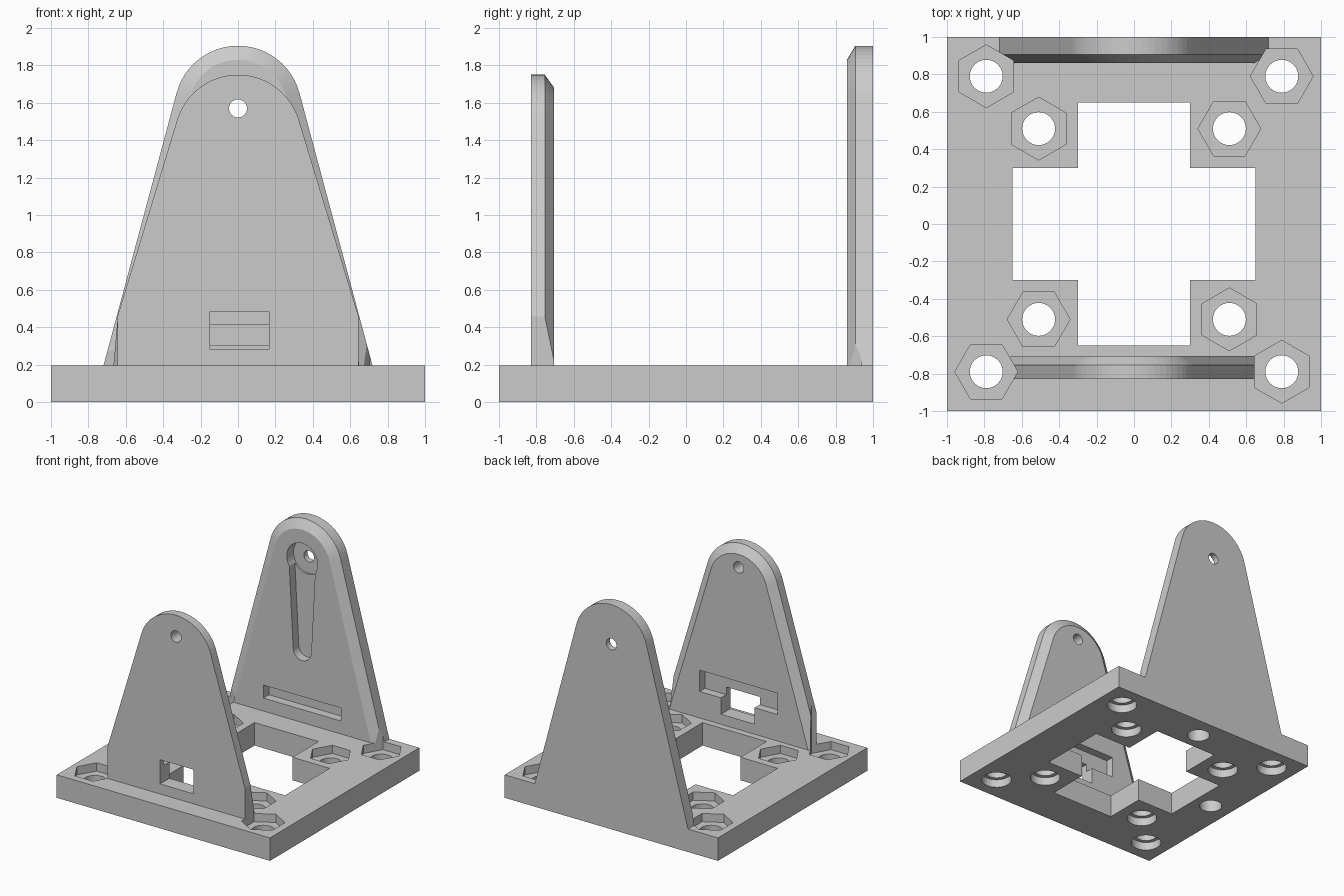
import bpy, bmesh, math
from mathutils import Matrix

if "Cube" in bpy.data.objects:
    bpy.data.objects.remove(bpy.data.objects["Cube"])

BASE_H = 0.195


def finish(name, bm):
    bmesh.ops.recalc_face_normals(bm, faces=bm.faces)
    me = bpy.data.meshes.new(name)
    bm.to_mesh(me)
    bm.free()
    ob = bpy.data.objects.new(name, me)
    bpy.context.collection.objects.link(ob)
    return ob


def loft(name, rings):
    """Solid from closed rings of equal point count."""
    bm = bmesh.new()
    vs = [[bm.verts.new(p) for p in r] for r in rings]
    n = len(vs[0])
    for a, b in zip(vs, vs[1:]):
        for i in range(n):
            bm.faces.new((a[i], a[(i + 1) % n], b[(i + 1) % n], b[i]))
    bm.faces.new(vs[0])
    bm.faces.new(vs[-1])
    return finish(name, bm)


def box(name, x0, x1, y0, y1, z0, z1):
    pts = [(x0, y0), (x1, y0), (x1, y1), (x0, y1)]
    return loft(name, [[(x, y, z) for x, y in pts] for z in (z0, z1)])


def prism(name, x, y, r, z0, z1, n=32, rot=0.0):
    a = [rot + 2 * math.pi * i / n for i in range(n)]
    return loft(name, [[(x + r * math.cos(t), y + r * math.sin(t), z) for t in a] for z in (z0, z1)])


def rod_y(name, z, r, y0, y1, n=32):
    a = [2 * math.pi * i / n for i in range(n)]
    return loft(name, [[(r * math.cos(t), y, z + r * math.sin(t)) for t in a] for y in (y0, y1)])


def boolean(ob, tool, op='DIFFERENCE'):
    tool.hide_render = True
    m = ob.modifiers.new("bool", 'BOOLEAN')
    m.operation, m.object, m.solver = op, tool, 'EXACT'
    bpy.context.view_layer.objects.active = ob
    bpy.ops.object.modifier_apply(modifier=m.name)
    bpy.data.objects.remove(tool)


def outline(y, cz, r, ang, bottom=0.1, seg=24):
    """Tapered round-topped wall profile at depth y."""
    pts = []
    for i in range(seg + 1):
        t = ang + (math.pi - 2 * ang) * i / seg
        pts.append((r * math.cos(t), y, cz + r * math.sin(t)))
    x, _, z = pts[0]
    w = x + (z - bottom) * math.tan(ang)
    return [(w, y, bottom)] + pts + [(-w, y, bottom)]


# Base plate with cross-shaped opening
body = box("bracket_frame", -1, 1, -1, 1, 0, BASE_H)
boolean(body, box("cut", -0.3, 0.3, -0.65, 0.65, -1, 1))
boolean(body, box("cut", -0.65, 0.65, -0.3, 0.3, -1, 1))

# Tall back wall, chamfered on its inner side
a = math.radians(15)
back = loft("back_wall", [outline(1.0, 1.565, 0.34, a), outline(0.905, 1.565, 0.34, a),
                          outline(0.86, 1.565, 0.265, a)])
# Back wall pockets: round recess, tapered arm groove, wide slot
boolean(back, rod_y("cut", 1.57, 0.145, 0.8, 0.95))
groove = [(-0.125, 1.57)]
groove += [(0.085 * math.cos(math.pi + math.pi * i / 12),
            0.805 + 0.085 * math.sin(math.pi + math.pi * i / 12)) for i in range(13)]
groove += [(0.125, 1.57)]
boolean(back, loft("cut", [[(x, y, z) for x, z in groove] for y in (0.8, 0.935)]))
boolean(back, box("cut", -0.365, 0.365, 0.8, 0.935, 0.305, 0.415))

# Shorter front wall with window and inner recess
a = math.radians(16.9)
front = loft("front_wall", [outline(-0.83, 1.41, 0.34, a), outline(-0.755, 1.41, 0.34, a),
                            outline(-0.705, 1.41, 0.27, a)])
boolean(front, box("cut", -0.15, 0.165, -1, -0.5, 0.28, 0.485))
boolean(front, box("cut", -0.365, 0.365, -0.775, -0.5, 0.42, 0.6))

# Pivot hole through both walls
for wall in (back, front):
    boolean(wall, rod_y("cut", 1.57, 0.048, -1.5, 1.5))
    boolean(body, wall, 'UNION')

# Screw holes: hex nut pockets above, round counterbores below
for d in (0.79, 0.51):
    for sx in (-1, 1):
        for sy in (-1, 1):
            x, y = sx * d, sy * d
            rot = math.pi / 6 if sx * sy < 0 else 0.0
            boolean(body, prism("cut", x, y, 0.168, 0.125, 0.9, 6, rot))
            boolean(body, prism("cut", x, y, 0.088, -0.1, 0.3))
            boolean(body, prism("cut", x, y, 0.12, -0.1, 0.07))

# Two blind holes underneath
for x, y in ((0, 0.81), (-0.81, 0)):
    boolean(body, prism("cut", x, y, 0.09, -0.1, 0.12))
